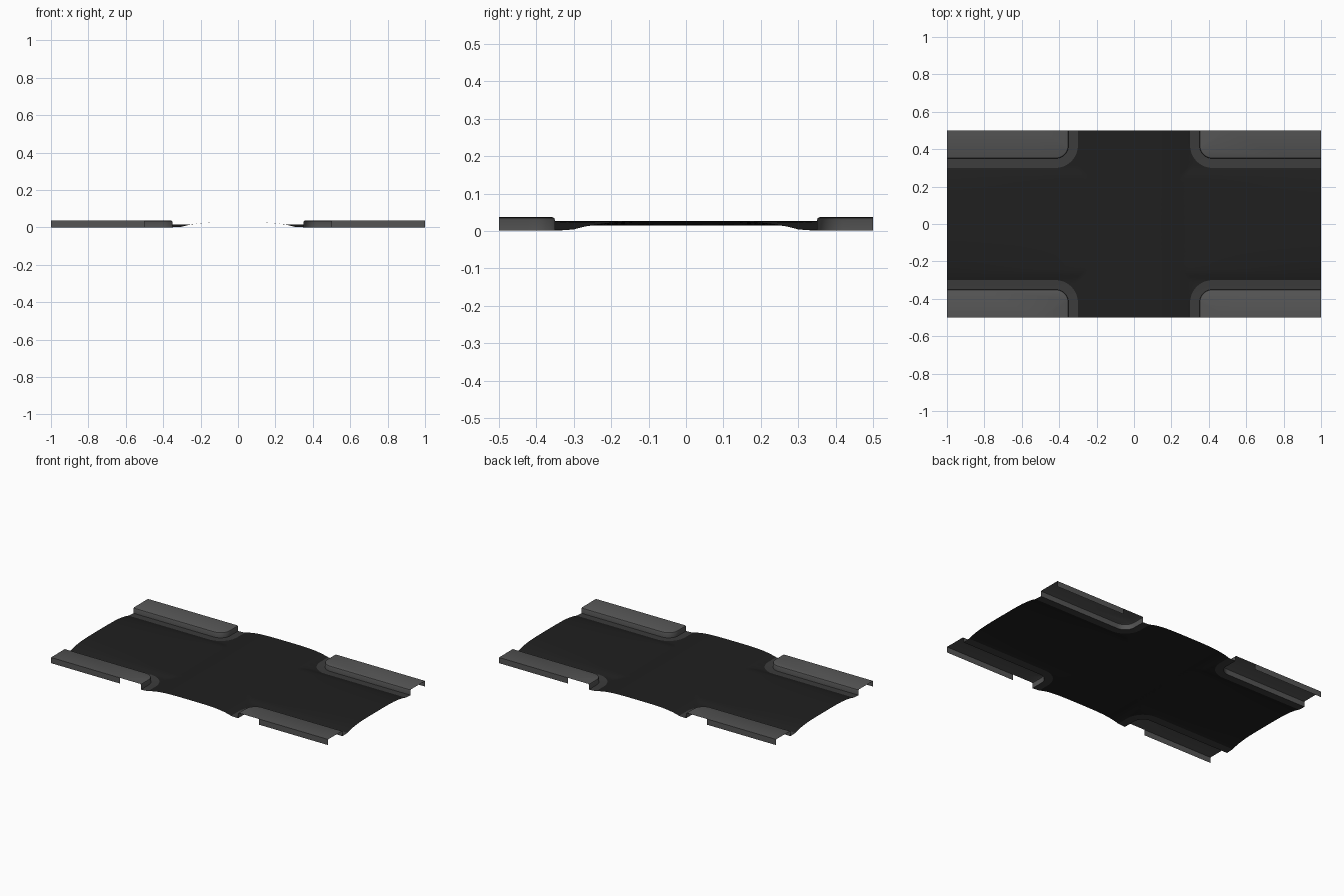
import bpy, bmesh, math

if "Cube" in bpy.data.objects:
    bpy.data.objects.remove(bpy.data.objects["Cube"])

ARC = 24          # segments round each corner
C = 0.42          # corner arc centre (x and y)
R = 0.07          # curb corner radius
EDGE, CROWN, DIP = 0.004, 0.027, 0.015


def material(name, v):
    m = bpy.data.materials.new(name)
    m.diffuse_color = (v, v, v, 1)
    m.use_nodes = True
    m.node_tree.nodes["Principled BSDF"].inputs["Base Color"].default_value = m.diffuse_color
    return m


def path(d):
    """Curb line of one corner, offset by d towards the road."""
    r = R + d
    pts = [(1 - (1 - C) * i / 12, C - r) for i in range(12)]
    for i in range(ARC + 1):
        a = math.pi / 2 * i / ARC
        pts.append((C - r * math.sin(a), C - r * math.cos(a)))
    pts += [(C - r, 0.46), (C - r, 0.5)]
    return pts


def strips(bm, rows):
    rows = [[bm.verts.new(p) for p in row] for row in rows]
    for a, b in zip(rows, rows[1:]):
        for i in range(len(a) - 1):
            bm.faces.new((a[i], a[i + 1], b[i + 1], b[i]))
    return rows


def finish(bm, name, mat):
    bmesh.ops.remove_doubles(bm, verts=bm.verts, dist=1e-5)
    bmesh.ops.recalc_face_normals(bm, faces=bm.faces)
    if sum(f.normal.z * f.calc_area() for f in bm.faces) < 0:
        bmesh.ops.reverse_faces(bm, faces=bm.faces)
    me = bpy.data.meshes.new(name)
    bm.to_mesh(me)
    bm.free()
    ob = bpy.data.objects.new(name, me)
    bpy.context.collection.objects.link(ob)
    me.materials.append(mat)
    # one quarter mirrored to all four corners
    mod = ob.modifiers.new("mirror", 'MIRROR')
    mod.use_axis = (True, True, False)
    mod.merge_threshold = 0.0001
    bpy.ops.object.select_all(action='DESELECT')
    bpy.context.view_layer.objects.active = ob
    ob.select_set(True)
    bpy.ops.object.shade_smooth_by_angle(angle=math.radians(35))
    return ob


# Pavement: curb face with rounded lip, flat top, outer skirt
bm = bmesh.new()
curb = [(0, 0.001), (0, 0.029), (-0.002, 0.034), (-0.008, 0.037)]
rows = strips(bm, [[(x, y, z) for x, y in path(d)] for d, z in curb])
outer = [bm.verts.new((x, 0.5, 0.037)) for x in (0.5, 1)]
bm.faces.new(rows[-1] + outer)
base = [bm.verts.new((x, 0.5, 0)) for x in (0.5, 1)]
bm.faces.new((outer[0], outer[1], base[1], base[0]))
finish(bm, "pavement", material("pavement_grey", 0.09))

# Gutter: shallow strip at the foot of the curb
bm = bmesh.new()
strips(bm, [[(x, y, z) for x, y in path(d)]
            for d, z in ((0.05, EDGE), (0.025, 0.002), (0, 0.001))])
finish(bm, "gutter", material("gutter_grey", 0.045))


# Road: cambered crossing, with a slight dip where the two roads meet
def camber(r):
    return EDGE + (CROWN - EDGE) * max(0, 1 - (r / 0.3) ** 4)


def height(x, y):
    low = min(DIP, camber(y))
    t = max(0, (x - 0.3) / 0.7)
    return max(camber(x), low + (camber(y) - low) * t)


def centre_line(i, p):
    k = (i - 12) / (ARC / 2)
    if k < 0:
        return (p[0], 0)
    if k <= 1:
        return (C * (1 - k), 0)
    if k <= 2:
        return (0, C * (k - 1))
    return (0, p[1])


bm = bmesh.new()
cols = []
N = 14
for i, p in enumerate(path(0.05)):
    q = centre_line(i, p)
    col = []
    for j in range(N + 1):
        t = (j / N) ** 1.3
        x, y = p[0] + (q[0] - p[0]) * t, p[1] + (q[1] - p[1]) * t
        col.append((x, y, height(x, y)))
    cols.append(col)
strips(bm, cols)
finish(bm, "road", material("asphalt", 0.014))
